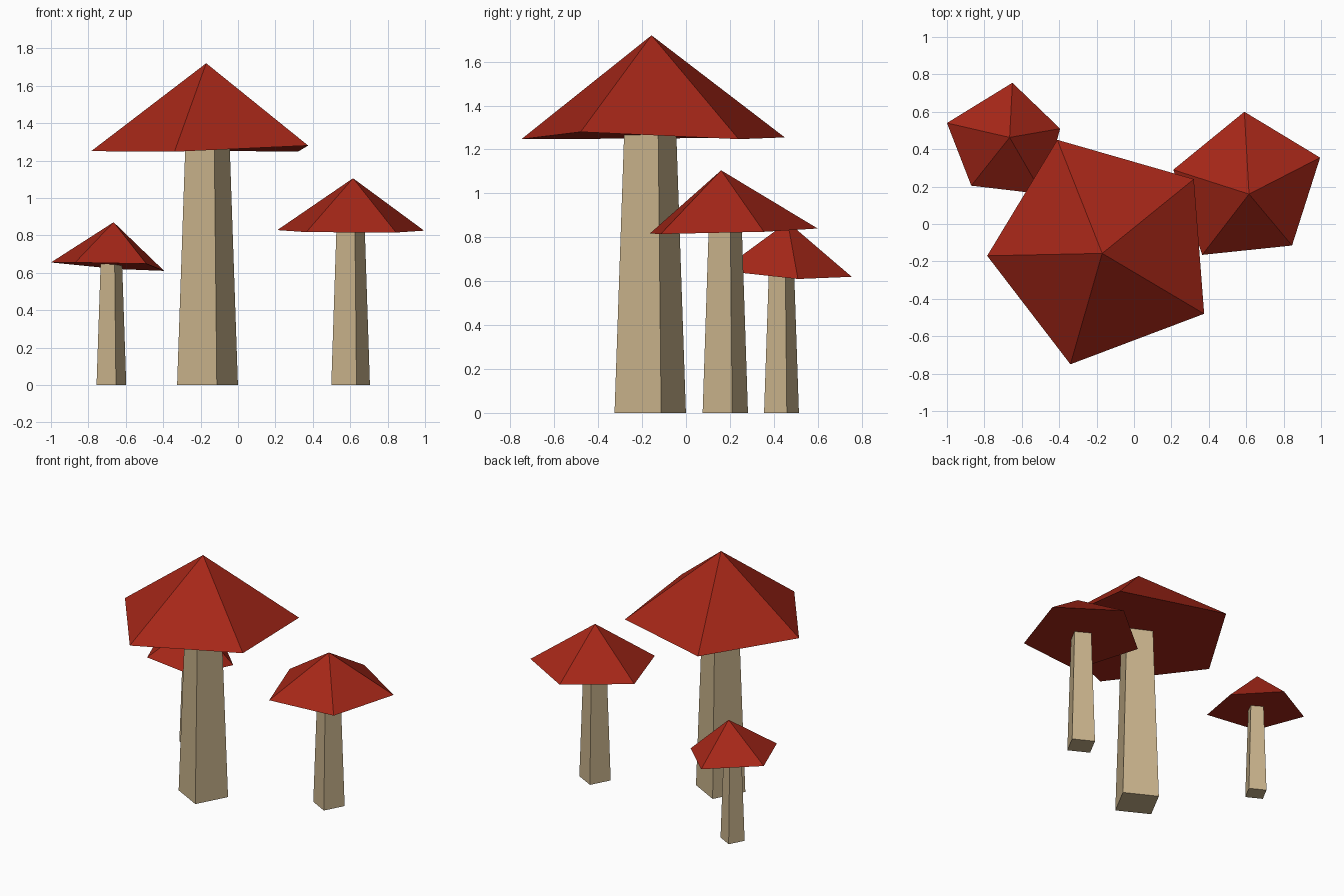
import bpy, bmesh
from math import cos, sin, pi, radians

if "Cube" in bpy.data.objects:
    bpy.data.objects.remove(bpy.data.objects["Cube"])


def material(name, rgb):
    m = bpy.data.materials.new(name)
    m.diffuse_color = (*rgb, 1)
    m.use_nodes = True
    m.node_tree.nodes["Principled BSDF"].inputs["Base Color"].default_value = m.diffuse_color
    return m


RED = material("cap_red", (0.38, 0.02, 0.009))
BEIGE = material("stem_beige", (0.58, 0.45, 0.26))


def make_object(name, bm, mat):
    bmesh.ops.recalc_face_normals(bm, faces=bm.faces)
    mesh = bpy.data.meshes.new(name)
    bm.to_mesh(mesh)
    bm.free()
    mesh.materials.append(mat)
    bpy.context.collection.objects.link(bpy.data.objects.new(name, mesh))


def stem(name, x, y, r_base, r_top, height):
    """Tapered four-sided post, turned 17 degrees."""
    bm = bmesh.new()
    rings = []
    for r, z in ((r_base, 0), (r_top, height)):
        angles = [radians(17) + k * pi / 2 for k in range(4)]
        rings.append([bm.verts.new((x + r * cos(a), y + r * sin(a), z)) for a in angles])
    for ring in rings:
        bm.faces.new(ring)
    low, high = rings
    for i in range(4):
        j = (i + 1) % 4
        bm.faces.new((low[i], low[j], high[j], high[i]))
    make_object(name, bm, BEIGE)


def cap(name, apex, rim):
    """Uneven five-sided pyramid with a closed underside."""
    bm = bmesh.new()
    top = bm.verts.new(apex)
    ring = [bm.verts.new(p) for p in rim]
    for i in range(5):
        bm.faces.new((ring[i], ring[(i + 1) % 5], top))
    bm.faces.new(ring[::-1])
    make_object(name, bm, RED)


# Tall mushroom
stem("large_stem", -0.163, -0.163, 0.170, 0.124, 1.28)
cap("large_cap", (-0.17, -0.157, 1.72),
    [(-0.41, 0.45, 1.255), (-0.785, -0.17, 1.25), (-0.34, -0.75, 1.247),
     (0.375, -0.48, 1.28), (0.32, 0.24, 1.247)])

# Middle mushroom
stem("medium_stem", 0.602, 0.179, 0.108, 0.079, 0.84)
cap("medium_cap", (0.615, 0.16, 1.105),
    [(0.59, 0.60, 0.84), (0.21, 0.29, 0.828), (0.365, -0.165, 0.817),
     (0.845, -0.115, 0.815), (0.995, 0.355, 0.825)])

# Small mushroom with a tilted cap
stem("small_stem", -0.677, 0.435, 0.083, 0.060, 0.65)
cap("small_cap", (-0.665, 0.463, 0.87),
    [(-0.65, 0.755, 0.62), (-1.0, 0.54, 0.655), (-0.87, 0.205, 0.655),
     (-0.49, 0.16, 0.648), (-0.395, 0.51, 0.61)])
